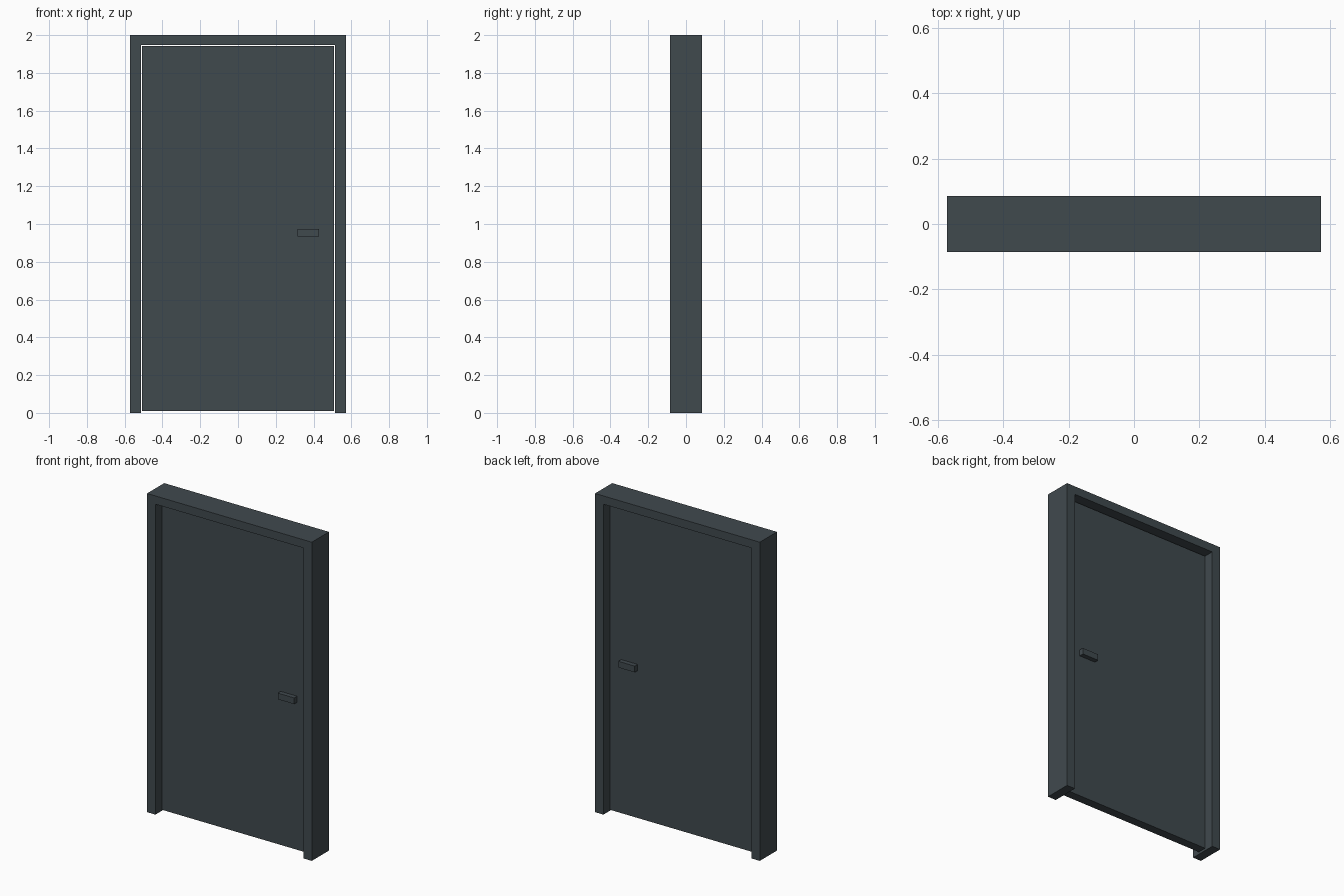
import bpy
import bmesh

cube = bpy.data.objects.get("Cube")
if cube:
    bpy.data.objects.remove(cube, do_unlink=True)

slate = bpy.data.materials.new("dark slate")
slate.use_nodes = True
COLOUR = (0.051, 0.067, 0.076, 1.0)
slate.diffuse_color = COLOUR
slate.node_tree.nodes["Principled BSDF"].inputs["Base Color"].default_value = COLOUR


def extrude_outline(name, outline, y0, y1):
    """Extrude an outline of (x, z) points from y0 to y1."""
    bm = bmesh.new()
    face = bm.faces.new([bm.verts.new((x, y0, z)) for x, z in outline])
    out = bmesh.ops.extrude_face_region(bm, geom=[face])
    moved = [v for v in out["geom"] if isinstance(v, bmesh.types.BMVert)]
    bmesh.ops.translate(bm, verts=moved, vec=(0, y1 - y0, 0))
    bmesh.ops.recalc_face_normals(bm, faces=bm.faces[:])
    mesh = bpy.data.meshes.new(name)
    bm.to_mesh(mesh)
    bm.free()
    mesh.materials.append(slate)
    obj = bpy.data.objects.new(name, mesh)
    bpy.context.collection.objects.link(obj)
    return obj


def rectangle(x0, x1, z0, z1):
    return [(x0, z0), (x1, z0), (x1, z1), (x0, z1)]


# Door frame: two jambs and a lintel in one piece, open at the floor
W, INNER, LINTEL, DEPTH = 0.572, 0.514, 1.948, 0.085
half = [(INNER, LINTEL), (INNER, 0), (W, 0), (W, 2)]
frame = half + [(-x, z) for x, z in reversed(half)]
extrude_outline("door_frame", frame, -DEPTH, DEPTH)

# Door leaf with a small gap all round
LEAF = 0.028
extrude_outline("door_leaf", rectangle(-0.509, 0.509, 0.01, 1.942), -LEAF, LEAF)

# Bar handle on each face of the leaf
for side, name in ((-1, "front_handle"), (1, "back_handle")):
    extrude_outline(name, rectangle(0.316, 0.43, 0.935, 0.974),
                    side * LEAF, side * 0.057)
